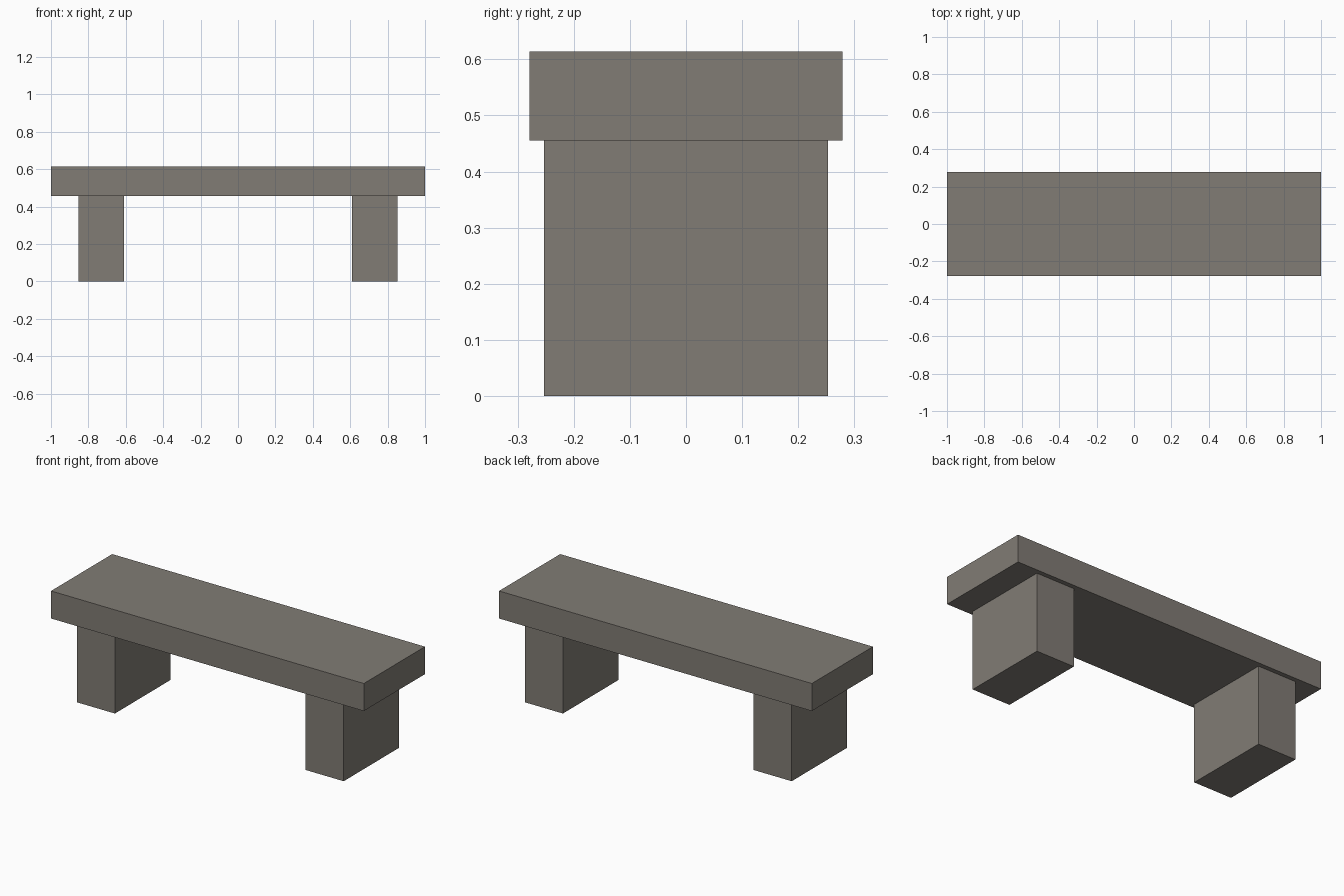
import bpy

cube = bpy.data.objects.get("Cube")
if cube:
    bpy.data.objects.remove(cube, do_unlink=True)

# Single stone colour
stone = bpy.data.materials.new("warm_grey_stone")
stone.use_nodes = True
colour = (0.22, 0.202, 0.178, 1)
stone.diffuse_color = colour
stone.node_tree.nodes["Principled BSDF"].inputs["Base Color"].default_value = colour


def block(name, low, high):
    """Add a flat-shaded box spanning two opposite corners."""
    centre = [(a + b) / 2 for a, b in zip(low, high)]
    bpy.ops.mesh.primitive_cube_add(size=1, location=centre)
    obj = bpy.context.object
    obj.name = name
    obj.scale = [b - a for a, b in zip(low, high)]
    bpy.ops.object.transform_apply(location=False, rotation=False, scale=True)
    obj.data.materials.append(stone)
    return obj


SEAT_BOTTOM, SEAT_TOP = 0.455, 0.614
SEAT_HALF_DEPTH, LEG_HALF_DEPTH = 0.279, 0.253
LEG_INNER, LEG_OUTER = 0.61, 0.853

# Seat slab
block("seat", (-1, -SEAT_HALF_DEPTH, SEAT_BOTTOM), (1, SEAT_HALF_DEPTH, SEAT_TOP))

# Supporting blocks, one at each end
block("left_leg", (LEG_INNER, -LEG_HALF_DEPTH, 0), (LEG_OUTER, LEG_HALF_DEPTH, SEAT_BOTTOM))
block("right_leg", (-LEG_OUTER, -LEG_HALF_DEPTH, 0), (-LEG_INNER, LEG_HALF_DEPTH, SEAT_BOTTOM))
